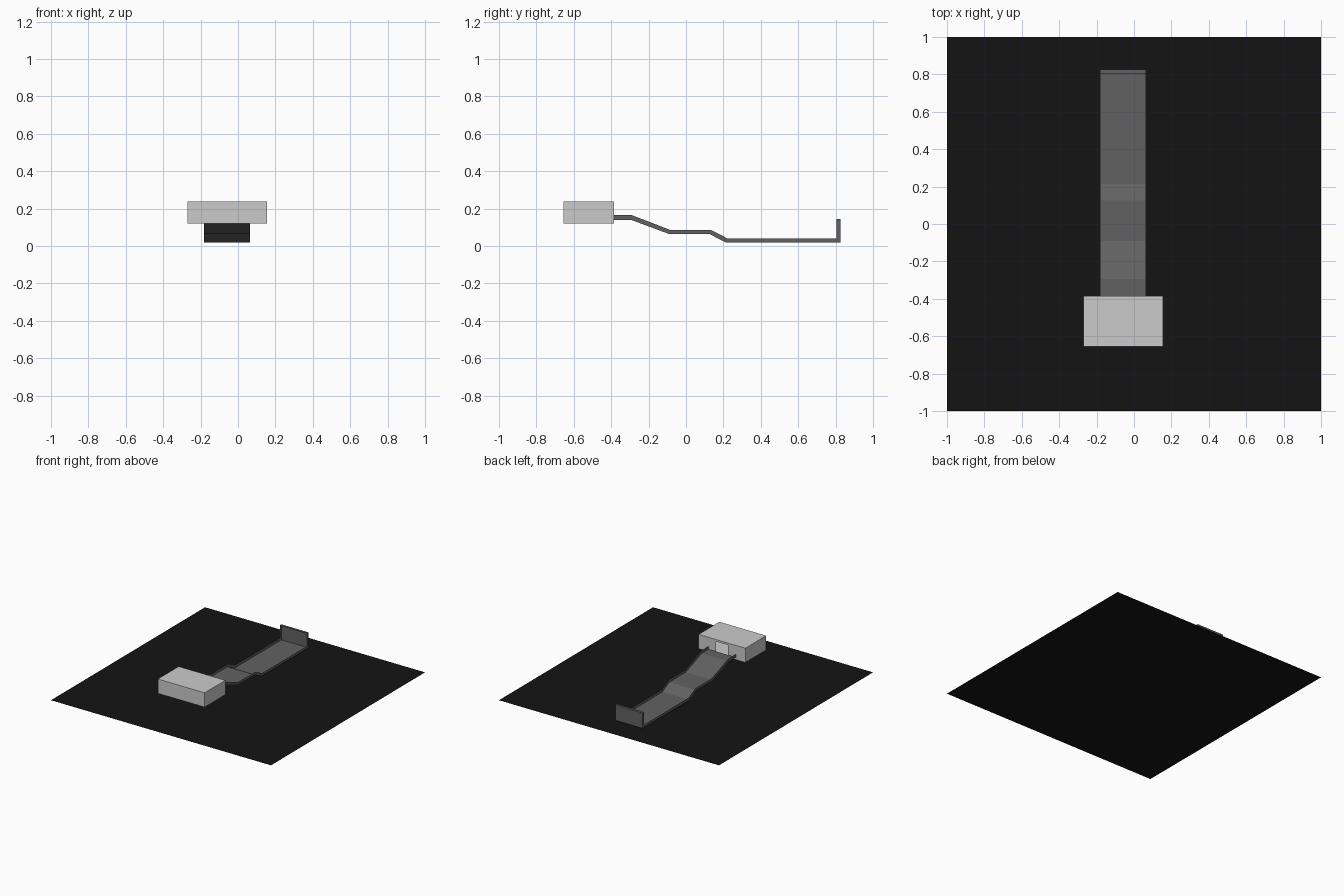
import bpy

if "Cube" in bpy.data.objects:
    bpy.data.objects.remove(bpy.data.objects["Cube"])


def material(name, value):
    m = bpy.data.materials.new(name)
    m.diffuse_color = (value, value, value, 1)
    m.use_nodes = True
    m.node_tree.nodes["Principled BSDF"].inputs["Base Color"].default_value = m.diffuse_color
    return m


def build(name, verts, faces, mat=None):
    me = bpy.data.meshes.new(name)
    me.from_pydata(verts, [], faces)
    me.update()
    ob = bpy.data.objects.new(name, me)
    bpy.context.collection.objects.link(ob)
    if mat:
        me.materials.append(mat)
    return ob


black = material("black", 0.007)
dark = material("dark_grey", 0.12)

# Flat base sheet
build("base_plane", [(-1, -1, 0), (1, -1, 0), (1, 1, 0), (-1, 1, 0)], [(0, 1, 2, 3)], black)

# Sloping track: floor along the outer profile, thin lips up to the inner profile
outer = [(-.385, .14), (-.295, .14), (-.09, .064), (.125, .064), (.215, .018), (.825, .018), (.825, .145)]
inner = [(-.385, .165), (-.29, .165), (-.085, .086), (.132, .086), (.221, .041), (.805, .041), (.805, .145)]
n = len(outer)
X0, X1 = -.183, .065
verts = [(x, y, z) for x in (X0, X1) for prof in (outer, inner) for y, z in prof]
faces = []
for i in range(n - 1):
    faces.append((i, i + 1, 2 * n + i + 1, 2 * n + i))            # floor
    faces.append((i, n + i, n + i + 1, i + 1))                    # left lip
    faces.append((2 * n + i, 2 * n + i + 1, 3 * n + i + 1, 3 * n + i))  # right lip
faces.append((n - 1, 2 * n - 1, 4 * n - 1, 3 * n - 1))            # top of end stop
build("track", verts, faces, dark)

# Hollow start box with a doorway in its rear face
x0, x1, y0, y1, z0, z1 = -.27, .155, -.655, -.385, .12, .238
d0, d1, dz = -.113, -.003, .222
verts = [(x0, y0, z0), (x1, y0, z0), (x1, y1, z0), (x0, y1, z0),
         (x0, y0, z1), (x1, y0, z1), (x1, y1, z1), (x0, y1, z1),
         (d0, y1, z0), (d0, y1, dz), (d1, y1, dz), (d1, y1, z0)]
faces = [(0, 3, 8, 11, 2, 1), (4, 5, 6, 7), (0, 1, 5, 4), (1, 2, 6, 5), (3, 0, 4, 7),
         (3, 7, 9, 8), (7, 6, 10, 9), (6, 2, 11, 10)]
build("start_box", verts, faces)
